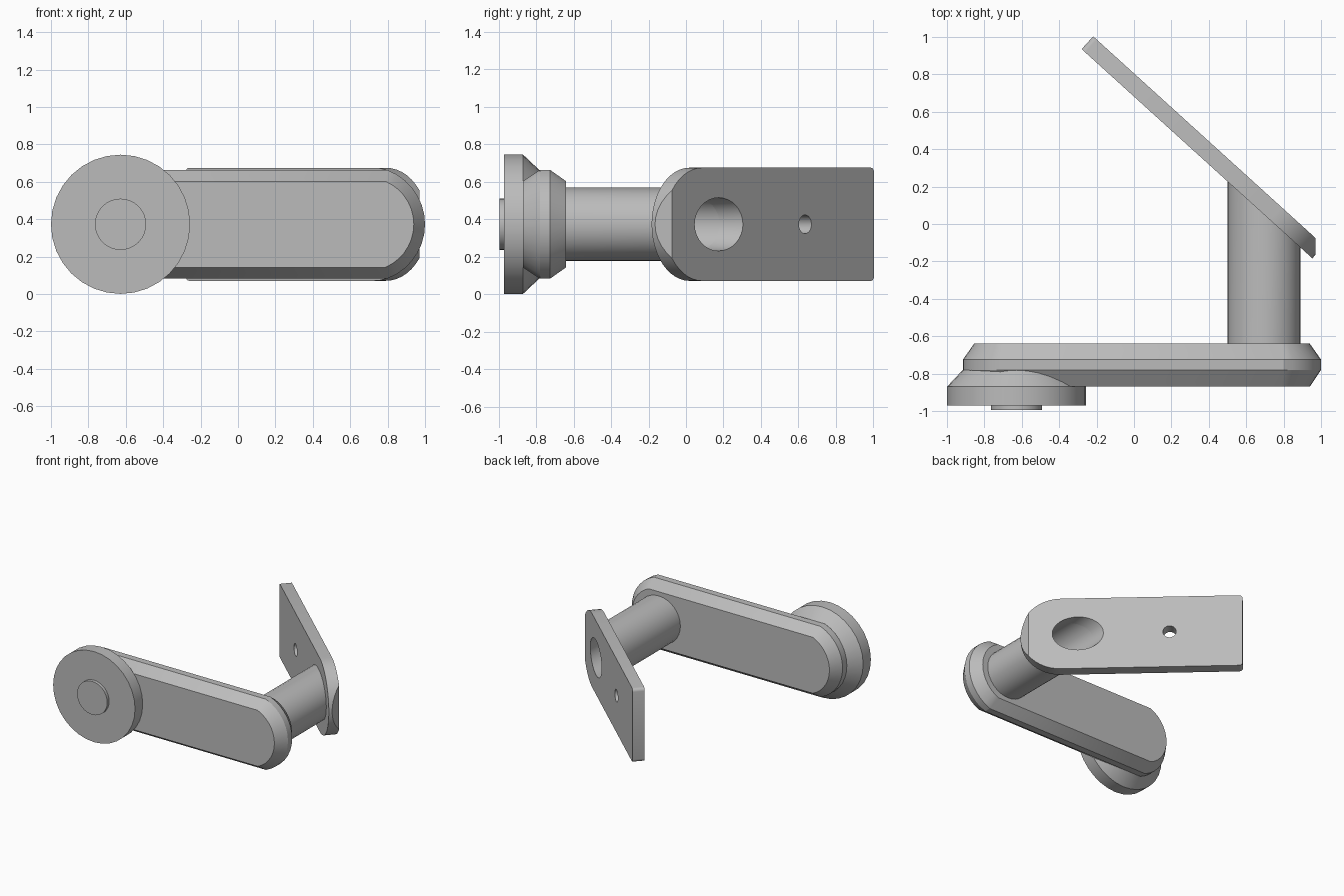
import bpy, bmesh, math
from mathutils import Vector

cube = bpy.data.objects.get("Cube")
if cube:
    bpy.data.objects.remove(cube, do_unlink=True)

steel = bpy.data.materials.new("plain grey")
steel.use_nodes = True
GREY = (0.5, 0.5, 0.5, 1)
steel.diffuse_color = GREY
steel.node_tree.nodes["Principled BSDF"].inputs["Base Color"].default_value = GREY

ZC = 0.373                       # shared height of every axis
PIVOT_X, POST_X = -0.628, 0.695


def loft(name, rings):
    """Skin a stack of matching closed rings and cap both ends."""
    bm = bmesh.new()
    loops = [[bm.verts.new(p) for p in ring] for ring in rings]
    n = len(loops[0])
    for a, b in zip(loops, loops[1:]):
        for i in range(n):
            j = (i + 1) % n
            bm.faces.new((a[i], a[j], b[j], b[i]))
    bm.faces.new(loops[0][::-1])
    bm.faces.new(loops[-1])
    return finish(name, bm)


def finish(name, bm):
    bmesh.ops.recalc_face_normals(bm, faces=bm.faces)
    mesh = bpy.data.meshes.new(name)
    bm.to_mesh(mesh)
    bm.free()
    ob = bpy.data.objects.new(name, mesh)
    bpy.context.collection.objects.link(ob)
    mesh.materials.append(steel)
    return ob


def circle(x, y, r, n=32):
    return [Vector((x + r * math.cos(math.tau * i / n), y,
                    ZC + r * math.sin(math.tau * i / n))) for i in range(n)]


def slot(y, inset, n=14):
    """Slot outline whose end arcs meet the straight sides at a slight corner."""
    r, half = 0.31 - inset, 0.29 - inset
    top = math.asin(half / r)
    pts = []
    for cx, turn in ((0.69, 0), (-0.605, math.pi)):
        for i in range(n + 1):
            a = turn - top + 2 * top * i / n
            pts.append(Vector((cx + r * math.cos(a), y, ZC + r * math.sin(a))))
    return pts


def activate(ob):
    bpy.ops.object.select_all(action='DESELECT')
    ob.select_set(True)
    bpy.context.view_layer.objects.active = ob


def cut(ob, cutter):
    mod = ob.modifiers.new("hole", 'BOOLEAN')
    mod.operation, mod.solver, mod.object = 'DIFFERENCE', 'EXACT', cutter
    activate(ob)
    bpy.ops.object.modifier_apply(modifier=mod.name)


def slice_off(ob, point, normal):
    """Remove everything on the normal side of a plane and close the cut."""
    bm = bmesh.new()
    bm.from_mesh(ob.data)
    res = bmesh.ops.bisect_plane(bm, geom=bm.verts[:] + bm.edges[:] + bm.faces[:],
                                 plane_co=point, plane_no=normal, clear_outer=True)
    rim = [e for e in res["geom_cut"] if isinstance(e, bmesh.types.BMEdge)]
    bmesh.ops.contextual_create(bm, geom=rim)
    bmesh.ops.recalc_face_normals(bm, faces=bm.faces)
    bm.to_mesh(ob.data)
    bm.free()


# Crank arm with chamfered rims
arm = loft("crank_arm", [slot(-0.87, 0.06), slot(-0.78, 0),
                         slot(-0.725, 0), slot(-0.64, 0.06)])

# Round pivot head flaring out of the arm, with a small raised boss
head = loft("pivot_head", [circle(PIVOT_X, y, r) for y, r in
                           ((-0.97, 0.372), (-0.87, 0.372), (-0.78, 0.287), (-0.76, 0.287))])
boss = loft("pivot_boss", [circle(PIVOT_X, y, 0.137) for y in (-0.995, -0.96)])

# Slanted plate: u runs along it, n through its thickness
u = Vector((0.741, -0.672, 0)).normalized()
n = Vector((-u.y, u.x, 0))
start = Vector((-0.28, 0.935, ZC))
LENGTH, HALF, THICK, FILLET = 1.665, 0.302, 0.092, 0.025
outline = []
for cu, cv, r, a0, a1, steps in (
        (LENGTH - HALF, 0, HALF, -90, 90, 24),
        (FILLET, HALF - FILLET, FILLET, 90, 180, 4),
        (FILLET, FILLET - HALF, FILLET, 180, 270, 4)):
    for i in range(steps + 1):
        a = math.radians(a0 + (a1 - a0) * i / steps)
        outline.append((cu + r * math.cos(a), cv + r * math.sin(a)))
plate = loft("slanted_plate", [[start + u * a + n * d + Vector((0, 0, b))
                                for a, b in outline] for d in (0, THICK)])
slice_off(plate, (0.97, 0, 0), (1, 0, 0))

# Post from the arm to the plate, trimmed to the plate's slope
post = loft("post", [circle(POST_X, y, 0.196) for y in (-0.65, 0.5)])
slice_off(post, start + n * 0.003, n)

# Bore through plate and post, and the small screw hole
bore = loft("bore_cutter", [circle(POST_X, y, 0.142) for y in (-0.63, 0.6)])
mid = Vector((0.186, 0.635, ZC))
side = Vector((0, 0, 1))
ring = [u * math.cos(a) * 0.05 + side * math.sin(a) * 0.05
        for a in (math.tau * i / 20 for i in range(20))]
screw = loft("screw_cutter", [[mid + n * d + p for p in ring] for d in (-0.3, 0.3)])
cut(plate, bore)
cut(plate, screw)
cut(post, bore)
for cutter in (bore, screw):
    bpy.data.objects.remove(cutter, do_unlink=True)

for ob in (arm, head, boss, plate, post):
    activate(ob)
    bpy.ops.object.shade_smooth_by_angle(angle=math.radians(25))
